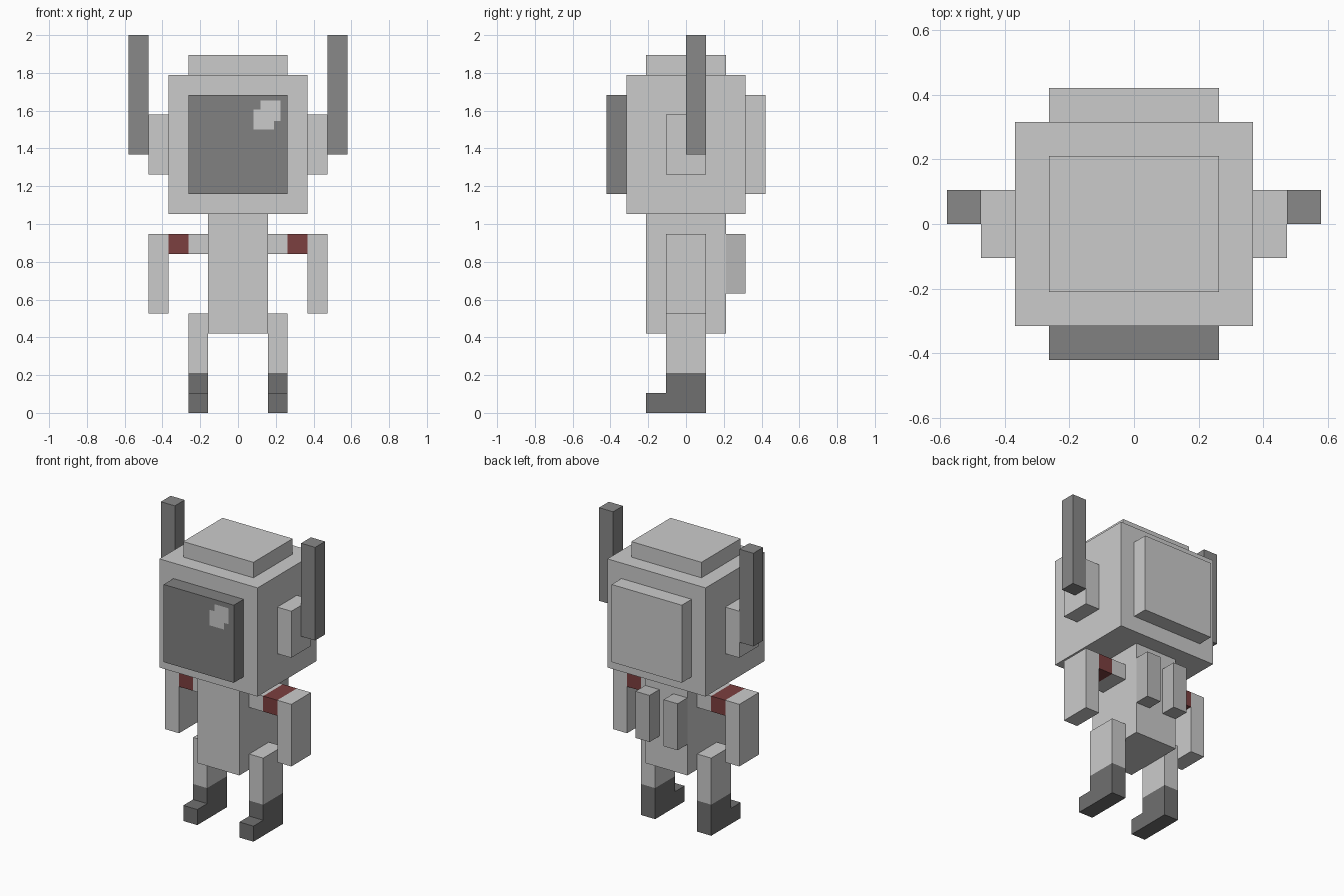
import bpy
import bmesh

if "Cube" in bpy.data.objects:
    bpy.data.objects.remove(bpy.data.objects["Cube"])

U = 2 / 19  # one block of the model's cubic grid


def paint(name, color):
    mat = bpy.data.materials.new(name)
    mat.diffuse_color = (*color, 1)
    mat.use_nodes = True
    mat.node_tree.nodes["Principled BSDF"].inputs["Base Color"].default_value = mat.diffuse_color
    return mat


glass = paint("dark_glass", (0.22, 0.22, 0.22))
metal = paint("antenna_grey", (0.25, 0.25, 0.25))
rubber = paint("boot_black", (0.16, 0.16, 0.16))
red = paint("dark_red", (0.20, 0.05, 0.05))
tank_grey = paint("tank_grey", (0.48, 0.48, 0.48))


def add_object(name, bm, mat=None):
    mesh = bpy.data.meshes.new(name)
    bm.to_mesh(mesh)
    bm.free()
    obj = bpy.data.objects.new(name, mesh)
    bpy.context.collection.objects.link(obj)
    if mat:
        mesh.materials.append(mat)
    return obj


def box(name, x, y, z, mat=None):
    """Box from (min, max) ranges given in grid blocks."""
    bm = bmesh.new()
    bmesh.ops.create_cube(bm, size=U)
    for v in bm.verts:
        v.co = [c * (b - a) + (a + b) / 2 * U
                for c, (a, b) in zip(v.co, (x, y, z))]
    return add_object(name, bm, mat)


def pair(name, x, y, z, mat=None):
    """The same box on both sides of the body."""
    box(name + "_right", x, y, z, mat)
    box(name + "_left", (-x[1], -x[0]), y, z, mat)


def extrude_profile(name, x, profile, mat):
    """Side profile of (y, z) points, extruded along x."""
    bm = bmesh.new()
    face = bm.faces.new([bm.verts.new((x[0] * U, y * U, z * U)) for y, z in profile])
    new = bmesh.ops.extrude_face_region(bm, geom=[face])["geom"]
    verts = [g for g in new if isinstance(g, bmesh.types.BMVert)]
    bmesh.ops.translate(bm, verts=verts, vec=((x[1] - x[0]) * U, 0, 0))
    bmesh.ops.recalc_face_normals(bm, faces=bm.faces)
    return add_object(name, bm, mat)


# Helmet
box("helmet", (-3.5, 3.5), (-3, 3), (10, 17))
box("helmet_cap", (-2.5, 2.5), (-2, 2), (17, 18))
box("helmet_back_panel", (-2.5, 2.5), (3, 4), (11, 16))
box("visor", (-2.5, 2.5), (-4, -3), (11, 16), glass)
pair("ear_pad", (3.5, 4.5), (-1, 1), (12, 15))
pair("antenna", (4.5, 5.5), (0, 1), (13, 19), metal)

# Visor reflection: stepped patch lying on the glass
glint = [(0.083, 1.50), (0.19, 1.50), (0.19, 1.545), (0.225, 1.545),
         (0.225, 1.653), (0.12, 1.653), (0.12, 1.605), (0.083, 1.605)]
bm = bmesh.new()
bm.faces.new([bm.verts.new((x, -4 * U - 0.001, z)) for x, z in glint])
add_object("visor_reflection", bm)

# Torso and back tanks
box("torso", (-1.5, 1.5), (-2, 2), (4, 10))
pair("back_tank", (0.5, 1.5), (2, 3), (6, 9), tank_grey)

# Arms
pair("shoulder", (1.5, 2.5), (-1, 1), (8, 9))
pair("arm_band", (2.5, 3.5), (-1, 1), (8, 9), red)
pair("arm", (3.5, 4.5), (-1, 1), (5, 9))

# Legs and boots
pair("leg", (1.5, 2.5), (-1, 1), (2, 5))
boot = [(-2, 0), (1, 0), (1, 2), (-1, 2), (-1, 1), (-2, 1)]
extrude_profile("boot_right", (1.5, 2.5), boot, rubber)
extrude_profile("boot_left", (-2.5, -1.5), boot, rubber)
